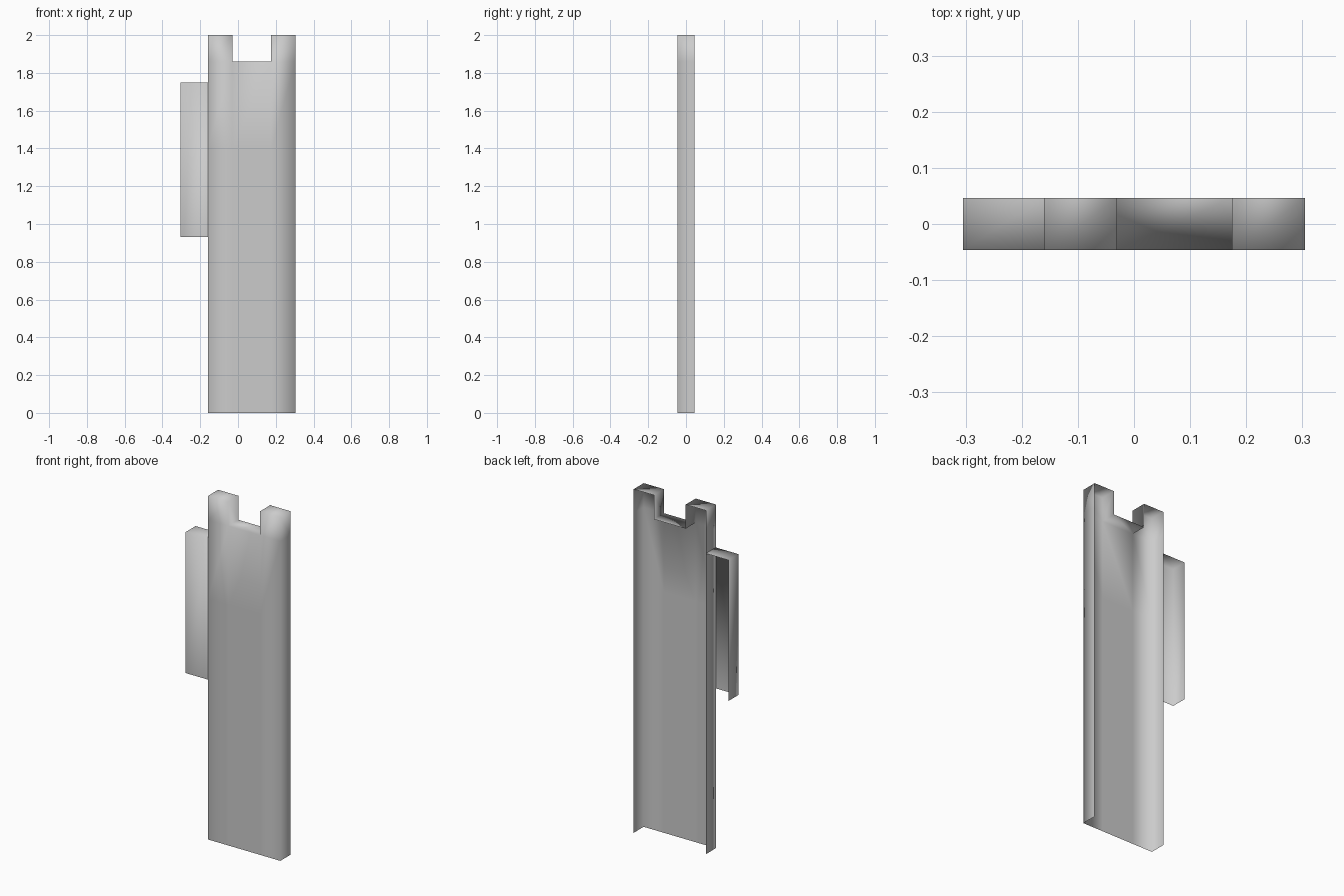
import bpy, bmesh

cube = bpy.data.objects.get("Cube")
if cube:
    bpy.data.objects.remove(cube, do_unlink=True)

DEPTH = 0.092

# One plain grey sheet-metal finish
metal = bpy.data.materials.new("grey_metal")
metal.use_nodes = True
grey = (0.6, 0.6, 0.6, 1)
metal.diffuse_color = grey
metal.node_tree.nodes["Principled BSDF"].inputs["Base Color"].default_value = grey


def folded_sheet(name, columns, rows, skip_cells, stays_open):
    """Front sheet on a grid, with its outline folded back except where open."""
    bm = bmesh.new()
    grid = [[bm.verts.new((x, -DEPTH / 2, z)) for x in columns] for z in rows]
    for r in range(len(rows) - 1):
        for c in range(len(columns) - 1):
            if (c, r) not in skip_cells:
                bm.faces.new((grid[r][c], grid[r][c + 1],
                              grid[r + 1][c + 1], grid[r + 1][c]))
    bm.verts.ensure_lookup_table()
    front = next(iter(bm.faces))

    # Fold the flanges back from the outline
    outline = [e for e in bm.edges if e.is_boundary
               and not all(stays_open(v.co) for v in e.verts)]
    folded = bmesh.ops.extrude_edge_only(bm, edges=outline)["geom"]
    moved = [g for g in folded if isinstance(g, bmesh.types.BMVert)]
    bmesh.ops.translate(bm, verts=moved, vec=(0, DEPTH, 0))
    loose = [v for v in bm.verts if not v.link_faces]
    bmesh.ops.delete(bm, geom=loose, context='VERTS')

    # Outer side faces outward
    bmesh.ops.recalc_face_normals(bm, faces=bm.faces[:])
    if front.normal.y > 0:
        bmesh.ops.reverse_faces(bm, faces=bm.faces[:])
    for f in bm.faces:
        f.smooth = True

    mesh = bpy.data.meshes.new(name)
    bm.to_mesh(mesh)
    bm.free()
    mesh.materials.append(metal)
    obj = bpy.data.objects.new(name, mesh)
    bpy.context.collection.objects.link(obj)
    return obj


# Tall panel with a notch in the top, open at the bottom and back
folded_sheet("main_panel",
             columns=(-0.16, -0.03, 0.175, 0.305),
             rows=(0, 1.4, 1.86, 2),
             skip_cells={(1, 2)},
             stays_open=lambda p: p.z < 0.001)

# Narrow side panel, open at the bottom, back and where it meets the main panel.
# Edges are open if both ends share the lower or the inner border.
side = folded_sheet("side_panel",
                    columns=(-0.305, -0.16),
                    rows=(0.93, 1.75),
                    skip_cells=set(),
                    stays_open=lambda p: False)
bm = bmesh.new()
bm.from_mesh(side.data)
unwanted = [f for f in bm.faces
            if all(v.co.z < 0.931 for v in f.verts)
            or all(v.co.x > -0.161 for v in f.verts)]
bmesh.ops.delete(bm, geom=unwanted, context='FACES')
bm.to_mesh(side.data)
bm.free()
